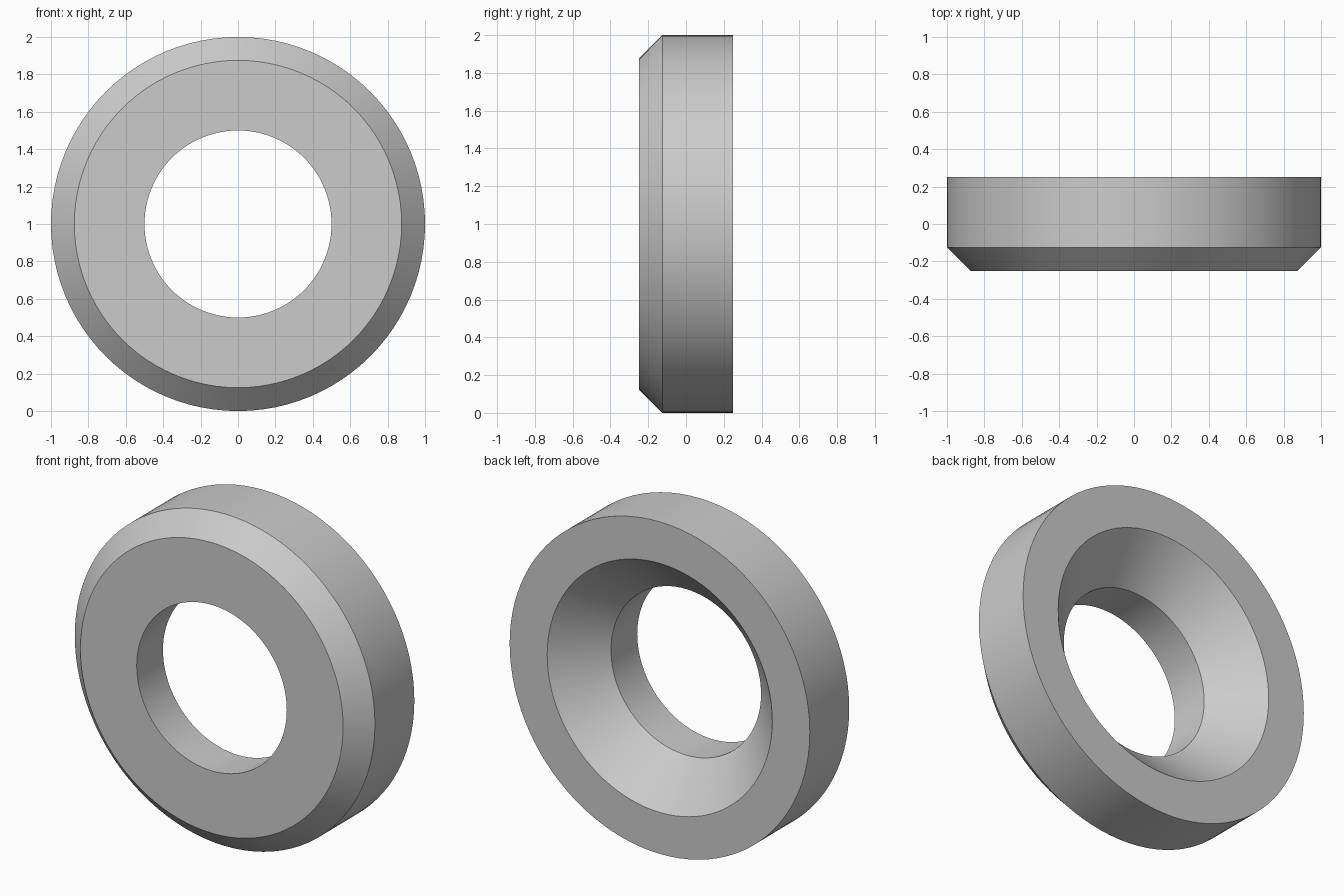
import bpy, bmesh, math

if "Cube" in bpy.data.objects:
    bpy.data.objects.remove(bpy.data.objects["Cube"])

SEGMENTS = 96
# Ring cross-section as (radius, y): chamfered front rim, countersunk back
PROFILE = [(0.5, -0.25), (0.875, -0.25), (1.0, -0.125),
           (1.0, 0.25), (0.75, 0.25), (0.5, 0.0)]

grey = bpy.data.materials.new("plain_grey")
grey.diffuse_color = (0.6, 0.6, 0.6, 1)
grey.use_nodes = True
grey.node_tree.nodes["Principled BSDF"].inputs["Base Color"].default_value = grey.diffuse_color

# Sweep the cross-section around the y axis, centred at z = 1
bm = bmesh.new()
rings = []
for i in range(SEGMENTS):
    a = 2 * math.pi * i / SEGMENTS
    rings.append([bm.verts.new((r * math.cos(a), y, 1 + r * math.sin(a)))
                  for r, y in PROFILE])
n = len(PROFILE)
for i, ring in enumerate(rings):
    nxt = rings[(i + 1) % SEGMENTS]
    for j in range(n):
        k = (j + 1) % n
        bm.faces.new((ring[j], ring[k], nxt[k], nxt[j]))
bmesh.ops.recalc_face_normals(bm, faces=bm.faces)

mesh = bpy.data.meshes.new("countersunk_ring")
bm.to_mesh(mesh)
bm.free()
mesh.materials.append(grey)
ring_obj = bpy.data.objects.new("countersunk_ring", mesh)
bpy.context.collection.objects.link(ring_obj)

# Smooth round walls, crisp rims
bpy.context.view_layer.objects.active = ring_obj
ring_obj.select_set(True)
bpy.ops.object.shade_smooth_by_angle(angle=math.radians(30))
